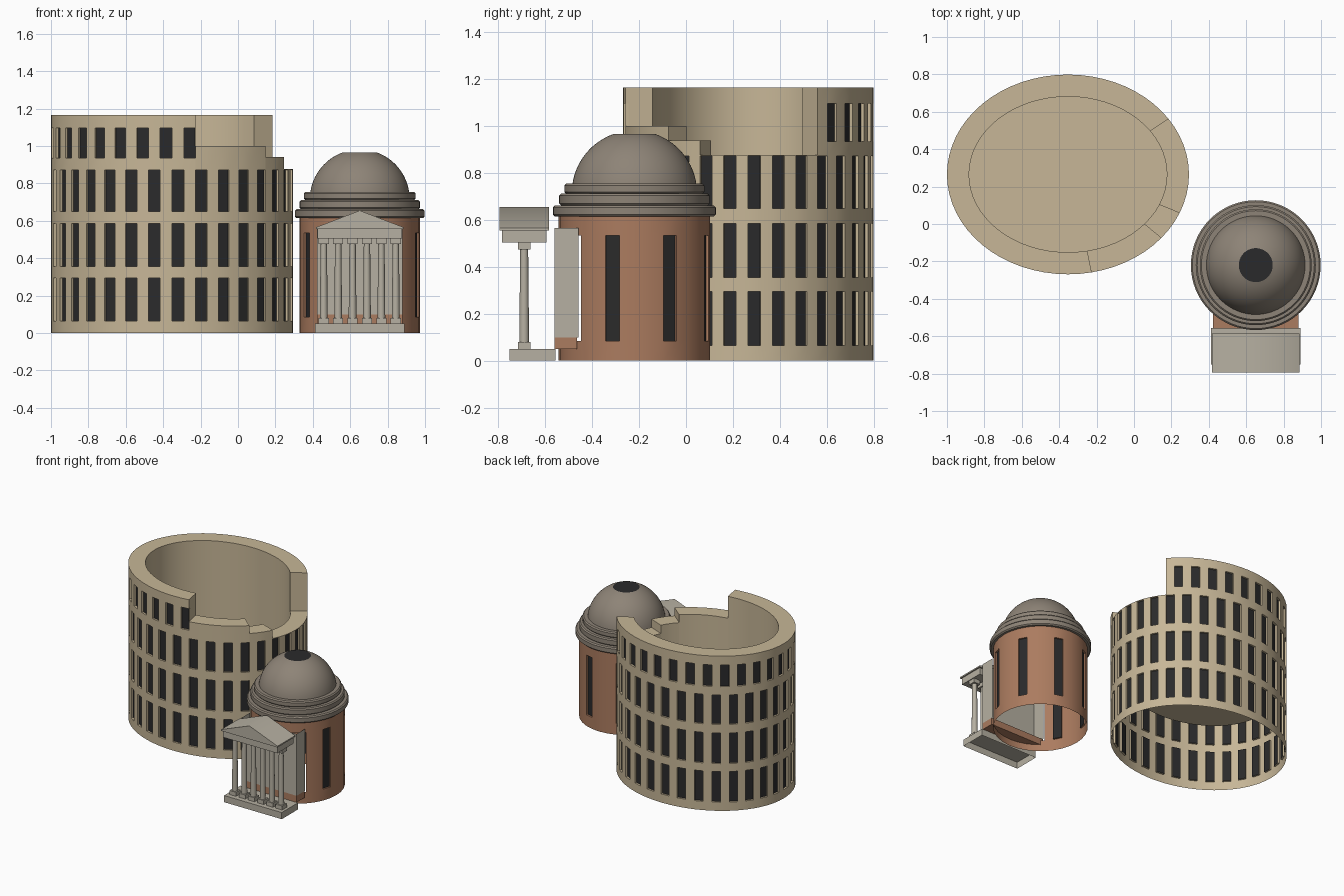
import bpy, bmesh
from math import sin, cos, pi, radians
from mathutils import Vector

if "Cube" in bpy.data.objects:
    bpy.data.objects.remove(bpy.data.objects["Cube"], do_unlink=True)


def material(name, rgb):
    m = bpy.data.materials.new(name)
    m.use_nodes = True
    m.diffuse_color = (*rgb, 1)
    m.node_tree.nodes["Principled BSDF"].inputs["Base Color"].default_value = (*rgb, 1)
    return m


SAND = material("sandstone", (0.57, 0.47, 0.31))
BRICK = material("brick", (0.41, 0.2, 0.115))
LEAD = material("dome grey", (0.27, 0.23, 0.185))
MARBLE = material("pale marble", (0.47, 0.435, 0.36))
DARK = material("dark opening", (0.023, 0.023, 0.024))


def finish(name, bm, mats, smooth=None):
    mesh = bpy.data.meshes.new(name)
    bm.to_mesh(mesh)
    bm.free()
    for m in mats:
        mesh.materials.append(m)
    ob = bpy.data.objects.new(name, mesh)
    bpy.context.collection.objects.link(ob)
    if smooth:
        bpy.ops.object.select_all(action="DESELECT")
        ob.select_set(True)
        bpy.context.view_layer.objects.active = ob
        bpy.ops.object.shade_smooth_by_angle(angle=radians(smooth))
    return ob


def poly(bm, points):
    return bm.faces.new([bm.verts.new(p) for p in points])


def weld(bm):
    bmesh.ops.remove_doubles(bm, verts=bm.verts, dist=1e-5)
    bm.normal_update()


def recess(bm, faces, depth):
    """Weld the shell, then sink the window faces and darken them."""
    weld(bm)
    bmesh.ops.inset_individual(bm, faces=faces, thickness=0, depth=-depth)
    for f in faces:
        f.material_index = 1


def box(name, x, y, z, mat, open_sides=()):
    bm = bmesh.new()
    bmesh.ops.create_cube(bm, size=1)
    bm.normal_update()
    gone = [f for f in bm.faces for d in open_sides if f.normal.dot(Vector(d)) > 0.9]
    bmesh.ops.delete(bm, geom=gone, context="FACES")
    for v in bm.verts:
        v.co = [lo + (c + 0.5) * (hi - lo) for c, (lo, hi) in zip(v.co, (x, y, z))]
    return finish(name, bm, [mat])


def lathe(name, profile, center, mat, segs):
    bm = bmesh.new()

    def at(i, r, z):
        a = 2 * pi * i / segs
        return (center[0] + r * cos(a), center[1] + r * sin(a), z)
    for (r0, z0), (r1, z1) in zip(profile, profile[1:]):
        for i in range(segs):
            poly(bm, [at(i, r0, z0), at(i + 1, r0, z0), at(i + 1, r1, z1), at(i, r1, z1)])
    weld(bm)
    return finish(name, bm, [mat], 30)


# Ruined oval arena: outer shell with windows, stepped rim, inner wall and floor
SEGS = 64
FLOOR = 0.44
WALL = 0.118
ROWS = [0, 0.065, 0.295, 0.355, 0.585, 0.65, 0.872]


def oval(i, z, inset=0):
    a = 2 * pi * i / SEGS
    return (-0.353 + (0.647 - inset) * cos(a), 0.265 + (0.534 - inset) * sin(a), z)


def rim(i):
    i %= SEGS
    if 6 <= i < 50:
        return 1.165
    if 50 <= i < 57:
        return 1.0
    return 0.94 if 57 <= i < 60 else 0.877


bm = bmesh.new()
windows = []
for i in range(SEGS):
    top = rim(i)
    levels = ROWS + ([0.935, 1.097] if top > 1.1 else []) + [top]
    for k, (lo, hi) in enumerate(zip(levels, levels[1:])):
        f = poly(bm, [oval(i, lo), oval(i + 1, lo), oval(i + 1, hi), oval(i, hi)])
        lower_row = k in (1, 3, 5) and i % 2 == 0
        upper_row = k == 7 and i % 2 == 1
        if lower_row or upper_row:
            windows.append(f)
    poly(bm, [oval(i, top), oval(i + 1, top), oval(i + 1, top, WALL), oval(i, top, WALL)])
    poly(bm, [oval(i + 1, FLOOR, WALL), oval(i, FLOOR, WALL),
              oval(i, top, WALL), oval(i + 1, top, WALL)])
    before = rim(i - 1)
    if before != top:
        poly(bm, [oval(i, before), oval(i, top), oval(i, top, WALL), oval(i, before, WALL)])
poly(bm, [oval(i, FLOOR, WALL) for i in range(SEGS)])
recess(bm, windows, 0.014)
finish("arena_wall", bm, [SAND, DARK], 30)

# Brick drum with tall windows, left open where the porch joins it
CX, CY = 0.651, -0.22
R = 0.323
bm = bmesh.new()
windows = []
for i in range(32):
    a, b = pi * i / 16, pi * (i + 1) / 16
    porch_side = 20 <= i < 28
    levels = [0, 0.085, 0.535, 0.62]
    for k, (lo, hi) in enumerate(zip(levels, levels[1:])):
        if porch_side and k == 1:
            continue
        f = poly(bm, [(CX + R * cos(t), CY + R * sin(t), z)
                      for t, z in ((a, lo), (b, lo), (b, hi), (a, hi))])
        if k == 1 and i % 4 == 2:
            windows.append(f)
recess(bm, windows, 0.012)
finish("drum", bm, [BRICK, DARK], 30)

# Stepped cornice, each ring with softened edges
profile = [(R - 0.01, 0.615)]
for r, lo, hi in ((0.347, 0.615, 0.662), (0.321, 0.662, 0.712), (0.299, 0.712, 0.755)):
    c = 0.008
    profile += [(r - c, lo), (r, lo + c), (r, hi - c), (r - c, hi)]
profile.append((0.26, 0.755))
lathe("cornice", profile, (CX, CY), LEAD, 64)

# Dome and its round opening
DOME_R, DOME_Z = 0.267, 0.715
steps = 14
dome = []
for k in range(steps + 1):
    t = 0.136 + (1.224 - 0.136) * k / steps
    dome.append((DOME_R * cos(t), DOME_Z + DOME_R * sin(t)))
lathe("dome", dome, (CX, CY), LEAD, 64)
lathe("dome_opening", [dome[-1], (0, dome[-1][1])], (CX, CY), DARK, 64)

# Porch link: hollow marble walls over a brick step
UP, DOWN, BACK = (0, 0, 1), (0, 0, -1), (0, 1, 0)
box("porch_link", (0.422, 0.88), (-0.56, -0.458), (0.1, 0.565), MARBLE, (UP, DOWN, BACK))
box("porch_step", (0.422, 0.88), (-0.56, -0.465), (0.05, 0.1), BRICK)

# Portico base, beam and pediment
box("portico_base", (0.411, 0.891), (-0.752, -0.556), (0, 0.05), MARBLE, (DOWN,))
box("portico_beam", (0.425, 0.877), (-0.785, -0.595), (0.505, 0.555), MARBLE)
gable = [(CX - 0.235, 0.555), (CX + 0.235, 0.555), (CX + 0.235, 0.565),
         (CX, 0.655), (CX - 0.235, 0.565)]
FRONT_Y, BACK_Y = -0.795, -0.585
bm = bmesh.new()
poly(bm, [(x, FRONT_Y, z) for x, z in gable])
poly(bm, [(x, BACK_Y, z) for x, z in reversed(gable)])
for (x0, z0), (x1, z1) in zip(gable, gable[1:] + gable[:1]):
    poly(bm, [(x0, FRONT_Y, z0), (x0, BACK_Y, z0), (x1, BACK_Y, z1), (x1, FRONT_Y, z1)])
weld(bm)
finish("pediment", bm, [MARBLE], 50)

# Row of six columns with square bases and capitals
COL_Y = -0.69
for n in range(6):
    x = CX + (n - 2.5) * 0.077
    lathe(f"column_{n + 1}", [(0.021, 0.075), (0.017, 0.48)], (x, COL_Y), MARBLE, 16)
    for part, lo, hi in (("base", 0.05, 0.08), ("capital", 0.475, 0.505)):
        box(f"column_{part}_{n + 1}", (x - 0.027, x + 0.027),
            (COL_Y - 0.027, COL_Y + 0.027), (lo, hi), MARBLE)
